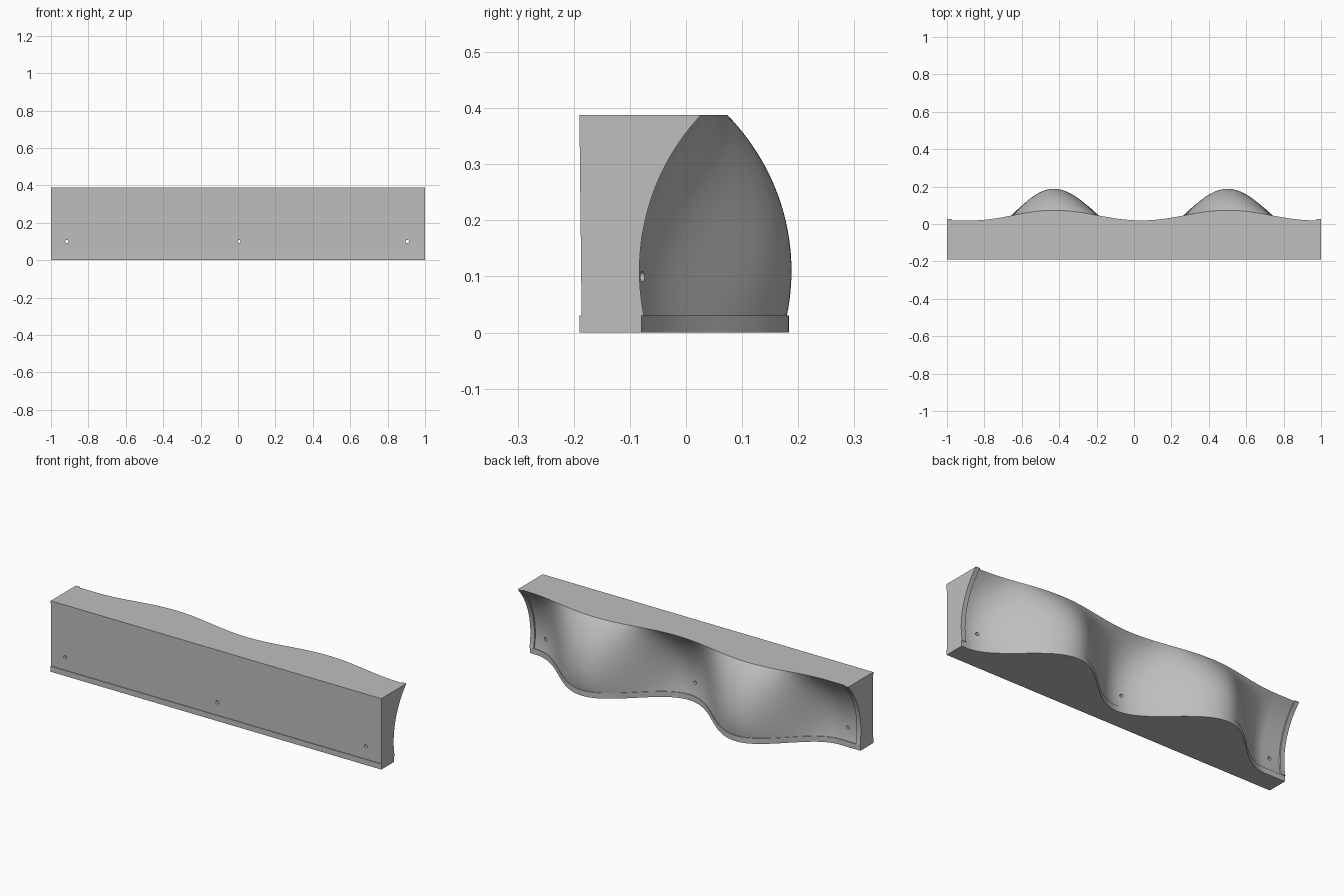
import bpy
import bmesh
import math
from mathutils import Matrix

cube = bpy.data.objects.get("Cube")
if cube:
    bpy.data.objects.remove(cube)

HEIGHT, LIP_TOP = 0.388, 0.03
FRONT = -0.19
RIM_X, RIM_DEPTH, LIP_DEPTH = 0.975, 0.008, 0.004
BELLY_Z, RADIUS = 0.11, 0.406

# Wave knots along the length: (x, -1 valley / +1 crest)
KNOTS = [(-1.01, -1), (-0.87, -1), (-0.43, 1), (0.04, -1), (0.5, 1), (0.97, -1), (1.01, -1)]


def wave(x):
    for (x0, a), (x1, b) in zip(KNOTS, KNOTS[1:]):
        if x0 <= x <= x1:
            t = (1 - math.cos(math.pi * (x - x0) / (x1 - x0))) / 2
            return a + (b - a) * t


def back_y(x, z):
    # Circular belly that shrinks the wave towards the top
    drop = RADIUS - math.sqrt(RADIUS ** 2 - (z - BELLY_Z) ** 2)
    crest, valley = 0.188 - drop * 1.04, -0.091 + drop
    return valley + (crest - valley) * (wave(x) + 1) / 2


def section(x, rim):
    # Closed outline: front with lip, then the sculpted back from top to bottom
    ring = [(FRONT, 0), (FRONT, LIP_TOP), (FRONT + 0.004, LIP_TOP), (FRONT, HEIGHT)]
    steps = 32
    for i in range(steps + 1):
        z = HEIGHT + (LIP_TOP - HEIGHT) * i / steps
        ring.append((back_y(x, z) + rim, z))
    lip = back_y(x, LIP_TOP) + LIP_DEPTH
    return ring + [(lip, LIP_TOP), (lip, 0)]


# Stations along the length, doubled where the end rims step in
count = 150
inner = [(-RIM_X + 2 * RIM_X * i / count, 0) for i in range(count + 1)]
stations = [(-1, RIM_DEPTH), (-RIM_X, RIM_DEPTH)] + inner + [(RIM_X, RIM_DEPTH), (1, RIM_DEPTH)]

bm = bmesh.new()
rings = [[bm.verts.new((x, y, z)) for y, z in section(x, rim)] for x, rim in stations]
for a, b in zip(rings, rings[1:]):
    for i in range(len(a)):
        j = (i + 1) % len(a)
        bm.faces.new((a[i], a[j], b[j], b[i]))
bm.faces.new(rings[0])
bm.faces.new(rings[-1])
bmesh.ops.remove_doubles(bm, verts=bm.verts, dist=0.00001)
bmesh.ops.recalc_face_normals(bm, faces=bm.faces)
mesh = bpy.data.meshes.new("wavy_panel")
bm.to_mesh(mesh)
bm.free()

grey = bpy.data.materials.new("plain grey")
grey.use_nodes = True
colour = (0.52, 0.52, 0.52, 1)
grey.diffuse_color = colour
grey.node_tree.nodes["Principled BSDF"].inputs["Base Color"].default_value = colour
mesh.materials.append(grey)
panel = bpy.data.objects.new("wavy_panel", mesh)
bpy.context.collection.objects.link(panel)

# Screw holes through the three thin places
bm = bmesh.new()
for x in (-0.915, 0.005, 0.905):
    place = Matrix.Translation((x, 0, 0.1)) @ Matrix.Rotation(math.pi / 2, 4, "X")
    bmesh.ops.create_cone(bm, cap_ends=True, segments=24, radius1=0.009,
                          radius2=0.009, depth=1, matrix=place)
hole_mesh = bpy.data.meshes.new("hole_cutter")
bm.to_mesh(hole_mesh)
bm.free()
hole_mesh.materials.append(grey)
cutter = bpy.data.objects.new("hole_cutter", hole_mesh)
cutter.hide_render = True
bpy.context.collection.objects.link(cutter)

cut = panel.modifiers.new("screw_holes", "BOOLEAN")
cut.operation = "DIFFERENCE"
cut.solver = "EXACT"
cut.object = cutter
bpy.ops.object.select_all(action="DESELECT")
panel.select_set(True)
bpy.context.view_layer.objects.active = panel
bpy.ops.object.modifier_apply(modifier=cut.name)
bpy.data.objects.remove(cutter)
bpy.ops.object.shade_smooth_by_angle(angle=math.radians(30))
